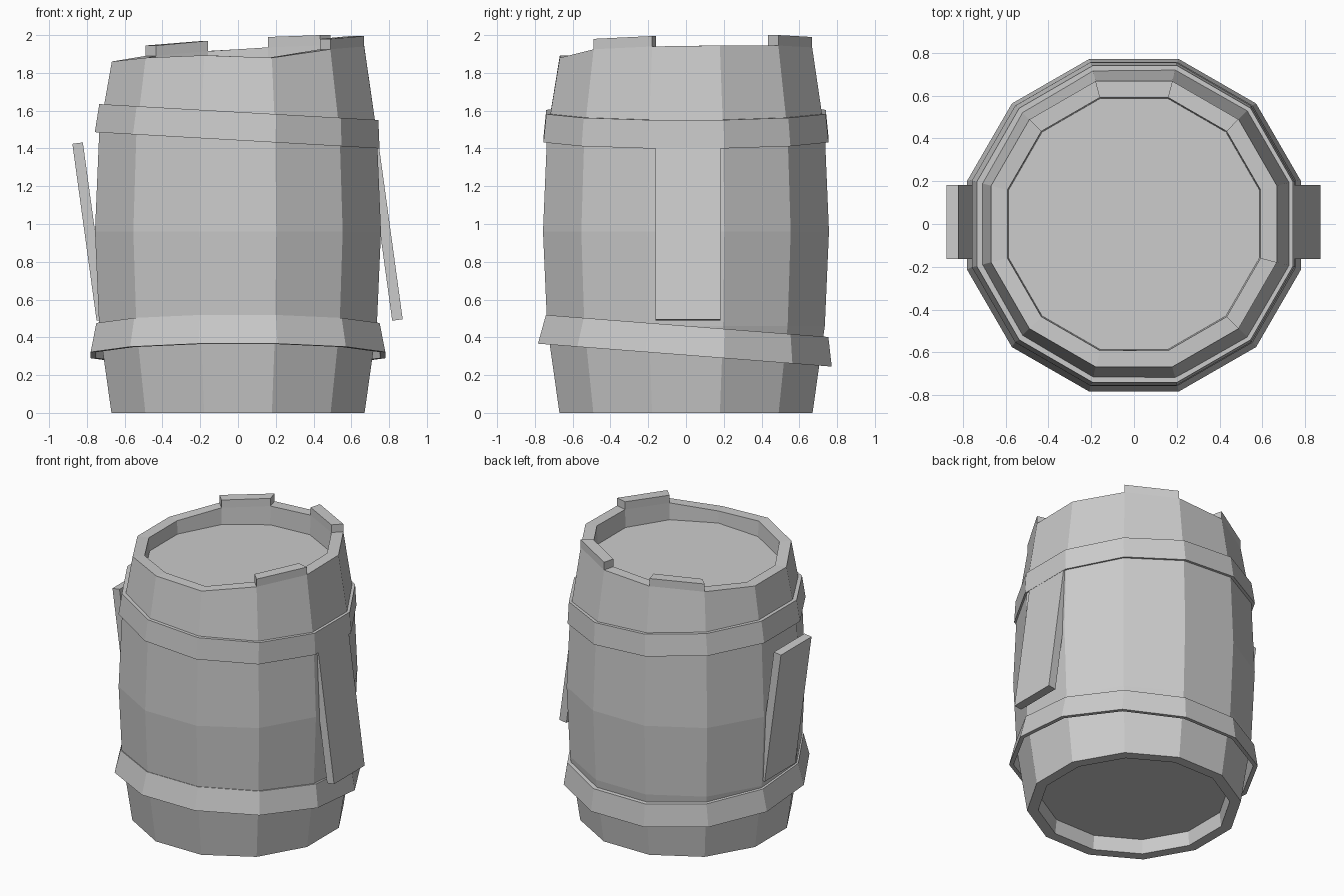
import bpy, bmesh
from math import radians, cos, sin, atan
from mathutils import Vector

cube = bpy.data.objects.get("Cube")
if cube:
    bpy.data.objects.remove(cube, do_unlink=True)

SIDES = 12
grey = bpy.data.materials.new("plain_grey")
grey.use_nodes = True
grey.diffuse_color = (0.6, 0.6, 0.6, 1)
grey.node_tree.nodes["Principled BSDF"].inputs["Base Color"].default_value = (0.6, 0.6, 0.6, 1)


def add_ring(bm, apothem, height):
    """Twelve-sided ring; height is a function of (x, y, index)."""
    r = apothem / cos(radians(15))
    ring = []
    for i in range(SIDES):
        a = radians(15 + 30 * i)
        x, y = r * cos(a), r * sin(a)
        ring.append(bm.verts.new((x, y, height(x, y, i))))
    return ring


def bridge(bm, a, b):
    return [bm.faces.new((a[i], a[(i + 1) % SIDES], b[(i + 1) % SIDES], b[i]))
            for i in range(SIDES)]


def finish(bm, name, location=(0, 0, 0), rotation=(0, 0, 0)):
    bmesh.ops.recalc_face_normals(bm, faces=bm.faces[:])
    mesh = bpy.data.meshes.new(name)
    bm.to_mesh(mesh)
    bm.free()
    mesh.materials.append(grey)
    obj = bpy.data.objects.new(name, mesh)
    obj.location, obj.rotation_euler = location, rotation
    bpy.context.collection.objects.link(obj)
    return obj


def flat(z):
    return lambda x, y, i: z


# Barrel body: bulging staves, uneven rim, recessed lid and base
rim = [1.945, 1.945, 1.935, 1.915, 1.89, 1.86, 1.86, 1.88, 1.893, 1.88, 1.925, 1.94]
bm = bmesh.new()
rings = [add_ring(bm, ap, flat(z)) for ap, z in
         ((0.59, 0.1), (0.6, 0), (0.67, 0), (0.735, 0.46), (0.757, 0.96), (0.735, 1.48))]
rings.append(add_ring(bm, 0.668, lambda x, y, i: rim[i]))
rings.append(add_ring(bm, 0.592, lambda x, y, i: rim[i]))
rings.append(add_ring(bm, 0.587, lambda x, y, i: 1.79 + 0.04 * x))
bands = [bridge(bm, a, b) for a, b in zip(rings, rings[1:])]
bm.faces.new(rings[0])
bm.faces.new(rings[-1])
# Stave ends that stick up above the rim
tall = [bands[6][i] for i in (1, 3, 10)]
raised = bmesh.ops.extrude_discrete_faces(bm, faces=tall)["faces"]
for face in raised:
    bmesh.ops.translate(bm, verts=face.verts[:], vec=Vector((0, 0, 0.055)))
finish(bm, "barrel_body")


# Crooked hoops
def hoop(name, low, high, height, z, rotation):
    bm = bmesh.new()
    h, t = height / 2, 0.028
    loop = [add_ring(bm, ap, flat(s)) for ap, s in
            ((low, -h), (high, h), (high - t, h), (low - t, -h))]
    for a, b in zip(loop, loop[1:] + loop[:1]):
        bridge(bm, a, b)
    finish(bm, name, (0, 0, z), rotation)


hoop("upper_hoop", 0.755, 0.74, 0.15, 1.518, (0, atan(0.057), 0))
hoop("lower_hoop", 0.78, 0.75, 0.155, 0.383, (-atan(0.078), 0, 0))

# Loose boards leaning on the two sides
for name, x in (("left_board", 0.78), ("right_board", -0.785)):
    bm = bmesh.new()
    bmesh.ops.create_cube(bm, size=1)
    bmesh.ops.scale(bm, verts=bm.verts[:], vec=(0.056, 0.345, 0.945))
    finish(bm, name, (x, 0.01, 0.96), (0, -atan(0.137), 0))
